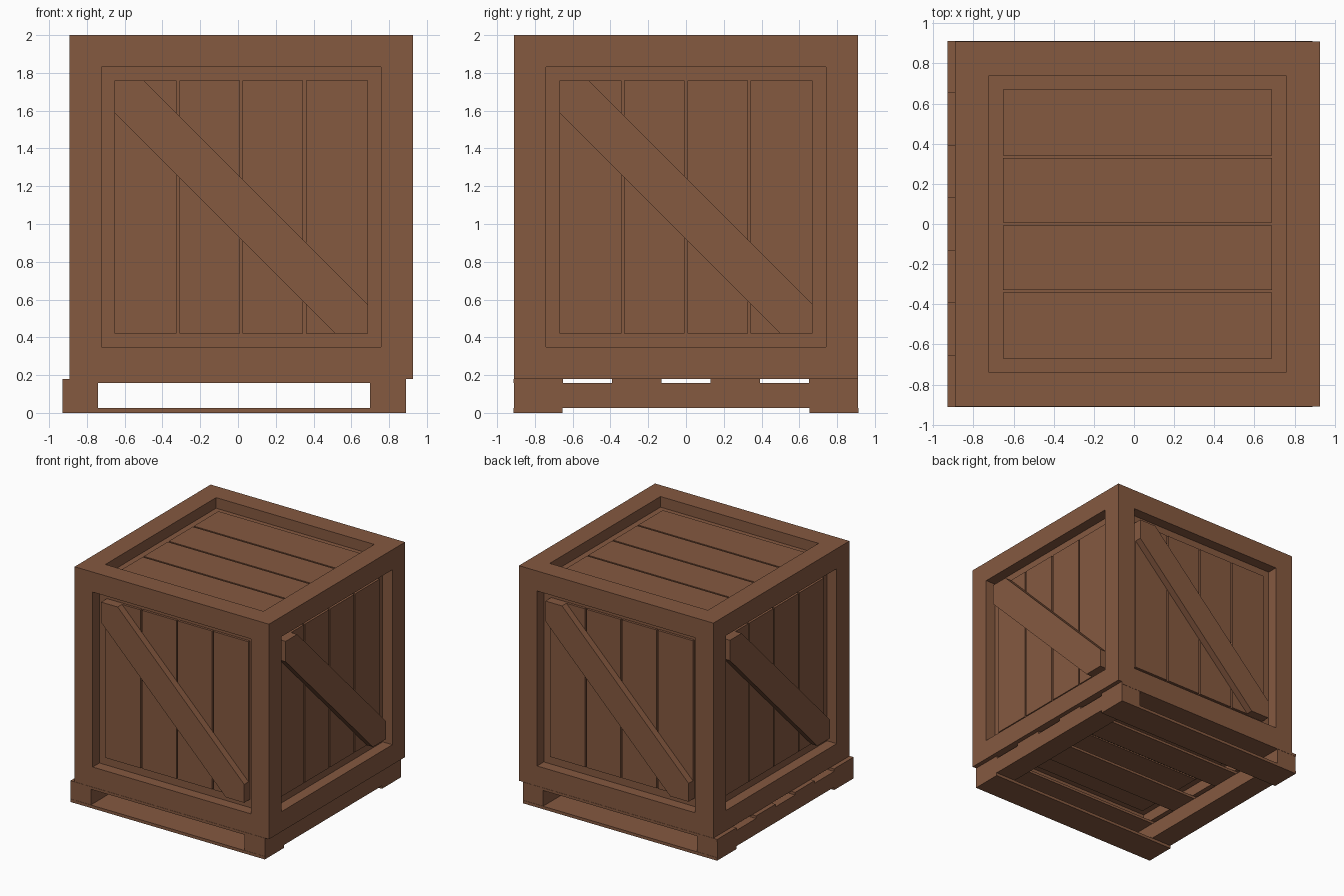
import bpy, bmesh, math
from mathutils import Matrix, Vector

if "Cube" in bpy.data.objects:
    bpy.data.objects.remove(bpy.data.objects["Cube"])

wood = bpy.data.materials.new("brown_wood")
wood.diffuse_color = (0.235, 0.100, 0.051, 1)
wood.use_nodes = True
wood.node_tree.nodes["Principled BSDF"].inputs["Base Color"].default_value = wood.diffuse_color

CENTRE = Vector((0.017, 0, 1.09))   # crate centre
H = 0.91                            # crate half size
P = 0.67                            # panel opening half size
DEPTH, GROOVE, GAP = 0.07, 0.02, 0.014


def finish(bm, name, matrix=None):
    if matrix is not None:
        bm.transform(matrix)
    bmesh.ops.recalc_face_normals(bm, faces=bm.faces[:])
    mesh = bpy.data.meshes.new(name)
    bm.to_mesh(mesh)
    bm.free()
    mesh.materials.append(wood)
    obj = bpy.data.objects.new(name, mesh)
    bpy.context.collection.objects.link(obj)
    return obj


def box(name, lo, hi, matrix=None):
    lo, hi = Vector(lo), Vector(hi)
    bm = bmesh.new()
    bmesh.ops.create_cube(bm, size=1)
    bmesh.ops.scale(bm, vec=hi - lo, verts=bm.verts[:])
    bmesh.ops.translate(bm, vec=(lo + hi) / 2, verts=bm.verts[:])
    return finish(bm, name, matrix)


# Crate frame: cube with every face inset and pushed in
bm = bmesh.new()
bmesh.ops.create_cube(bm, size=2 * H)
faces = bm.faces[:]
bmesh.ops.inset_individual(bm, faces=faces, thickness=H - P)
for f in faces:
    n = f.normal.copy()
    ret = bmesh.ops.extrude_discrete_faces(bm, faces=[f])
    bmesh.ops.translate(bm, vec=-n * (DEPTH + GROOVE), verts=ret["faces"][0].verts[:])
finish(bm, "crate_frame", Matrix.Translation(CENTRE))


# Planks lying in one recess (local frame: face looks to -y, planks upright)
def planks(side, matrix):
    step = 2 * P / 4
    for i in range(4):
        a = -P + i * step + (GAP / 2 if i else 0)
        b = -P + (i + 1) * step - (GAP / 2 if i < 3 else 0)
        box(f"{side}_plank_{i + 1}", (a, -H + DEPTH, -P),
            (b, -H + DEPTH + GROOVE, P), matrix)


# Diagonal brace, clipped to the opening
def brace(side, matrix):
    outline = [(-P, P), (-P, 0.498), (0.498, -P), (P, -P), (P, -0.515), (-0.515, P)]
    bm = bmesh.new()
    face = bm.faces.new([bm.verts.new((u, -H + 0.012, v)) for u, v in outline])
    ret = bmesh.ops.extrude_face_region(bm, geom=[face])
    verts = [v for v in ret["geom"] if isinstance(v, bmesh.types.BMVert)]
    bmesh.ops.translate(bm, vec=(0, DEPTH - 0.012, 0), verts=verts)
    finish(bm, f"{side}_brace", matrix)


T = Matrix.Translation(CENTRE)
for k, side in enumerate(("front", "right", "back", "left")):
    m = T @ Matrix.Rotation(k * math.pi / 2, 4, 'Z')
    planks(side, m)
    brace(side, m)

# Top and bottom planks run along x
for side, s in (("top", -1), ("bottom", 1)):
    planks(side, T @ Matrix.Rotation(math.pi / 2, 4, 'Z')
           @ Matrix.Rotation(s * math.pi / 2, 4, 'X'))

# Pallet: four deck boards, two stringers, two runners
X0, X1 = -0.93, 0.89
for i in range(4):
    y = -0.912 + i * 0.5213
    box(f"pallet_deck_board_{i + 1}", (X0, y, 0.158), (X1, y + 0.26, 0.18))
box("pallet_stringer_left", (X0, -0.91, 0.025), (-0.74, 0.91, 0.158))
box("pallet_stringer_right", (0.70, -0.91, 0.025), (X1, 0.91, 0.158))
box("pallet_runner_front", (X0, -0.912, 0), (X1, -0.654, 0.025))
box("pallet_runner_back", (X0, 0.654, 0), (X1, 0.912, 0.025))
